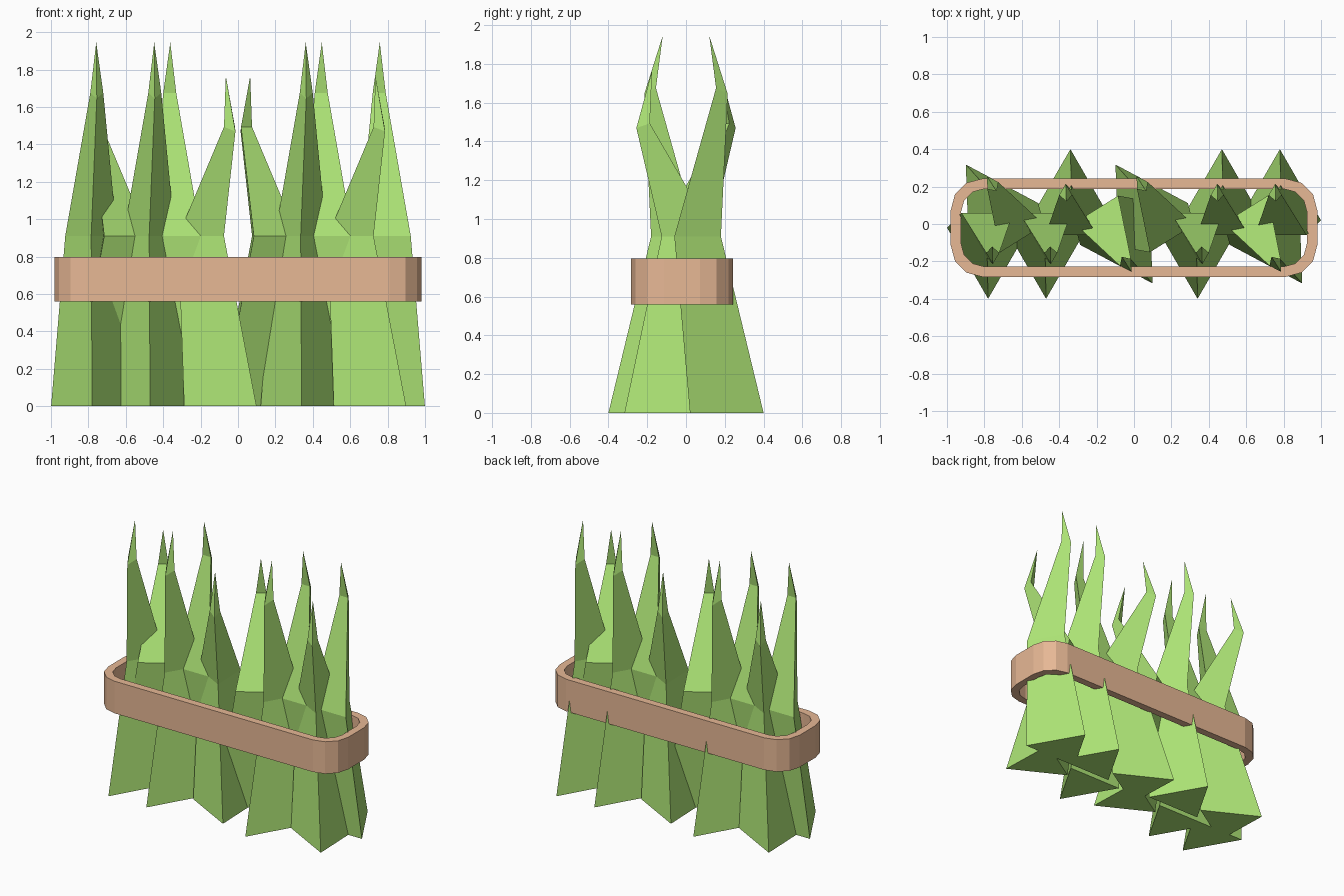
import bpy, bmesh
from math import cos, sin, pi, radians

if "Cube" in bpy.data.objects:
    bpy.data.objects.remove(bpy.data.objects["Cube"])

def material(name, rgb):
    m = bpy.data.materials.new(name)
    m.diffuse_color = (*rgb, 1)
    m.use_nodes = True
    m.node_tree.nodes["Principled BSDF"].inputs["Base Color"].default_value = m.diffuse_color
    return m

green = material("grass_green", (0.42, 0.78, 0.18))
copper = material("band_copper", (0.80, 0.48, 0.30))

def finish(bm, name, mat):
    bmesh.ops.recalc_face_normals(bm, faces=bm.faces)
    mesh = bpy.data.meshes.new(name)
    bm.to_mesh(mesh)
    bm.free()
    mesh.materials.append(mat)
    return mesh

def place(name, mesh, x=0, turn=0):
    ob = bpy.data.objects.new(name, mesh)
    ob.location.x = x
    ob.rotation_euler.z = turn
    bpy.context.collection.objects.link(ob)
    return ob

def blade_mesh(name, sections, tip, angle):
    """Three-sided blade; sections are (x, y, z, radius, tilt)."""
    bm = bmesh.new()
    rings = []
    for cx, cy, cz, r, tilt in sections:
        ring = []
        for k in range(3):
            a = radians(angle + 120 * k)
            # the outward corner (k = 0) dips when the section is tilted
            ring.append(bm.verts.new((cx + r * cos(a), cy + r * sin(a),
                                      cz - tilt * r * cos(radians(120 * k)))))
        rings.append(ring)
    bm.faces.new(rings[0])
    for low, high in zip(rings, rings[1:]):
        for k in range(3):
            n = (k + 1) % 3
            bm.faces.new((low[k], low[n], high[n], high[k]))
    top = bm.verts.new(tip)
    for k in range(3):
        bm.faces.new((rings[-1][k], rings[-1][(k + 1) % 3], top))
    return finish(bm, name, green)

# Blade shapes, modelled as front blades around local x = 0
tall = blade_mesh("tall_blade", [(0, -0.147, 0, 0.253, 0),
                                 (-0.005, -0.02, 0.91, 0.16, 0),
                                 (0.025, -0.175, 1.665, 0.04, 0.5)],
                  (0.022, -0.12, 1.945), -90)
short = blade_mesh("short_blade", [(-0.035, -0.103, 0, 0.253, 0),
                                   (-0.16, 0.01, 0.91, 0.16, 0),
                                   (-0.035, -0.222, 1.485, 0.04, 0.4)],
                   (-0.065, -0.175, 1.765), -58)

# Front row, then the same row turned half a circle for the back
for side, s, turn in (("front", 1, 0), ("back", -1, pi)):
    for i, x in enumerate((-0.78, -0.47, 0.34)):
        place(f"{side}_tall_blade_{i + 1}", tall, s * x, turn)
    for i, x in enumerate((0, 0.8)):
        place(f"{side}_short_blade_{i + 1}", short, s * x, turn)

# Binding band: hollow rounded rectangle
def rounded_loop(hx, hy, r, cy):
    pts = []
    for q, (sx, sy) in enumerate(((1, 1), (-1, 1), (-1, -1), (1, -1))):
        for k in range(4):
            a = radians(90 * q + 30 * k)
            pts.append((sx * (hx - r) + r * cos(a), cy + sy * (hy - r) + r * sin(a)))
    return pts

bm = bmesh.new()
outer = rounded_loop(0.98, 0.263, 0.17, -0.02)
inner = rounded_loop(0.925, 0.208, 0.125, -0.02)
loops = [[bm.verts.new((x, y, z)) for x, y in pts]
         for pts, z in ((outer, 0.56), (outer, 0.797), (inner, 0.797), (inner, 0.56))]
for a, b in zip(loops, loops[1:] + loops[:1]):
    for k in range(len(a)):
        n = (k + 1) % len(a)
        bm.faces.new((a[k], a[n], b[n], b[k]))
place("binding_band", finish(bm, "binding_band", copper))
